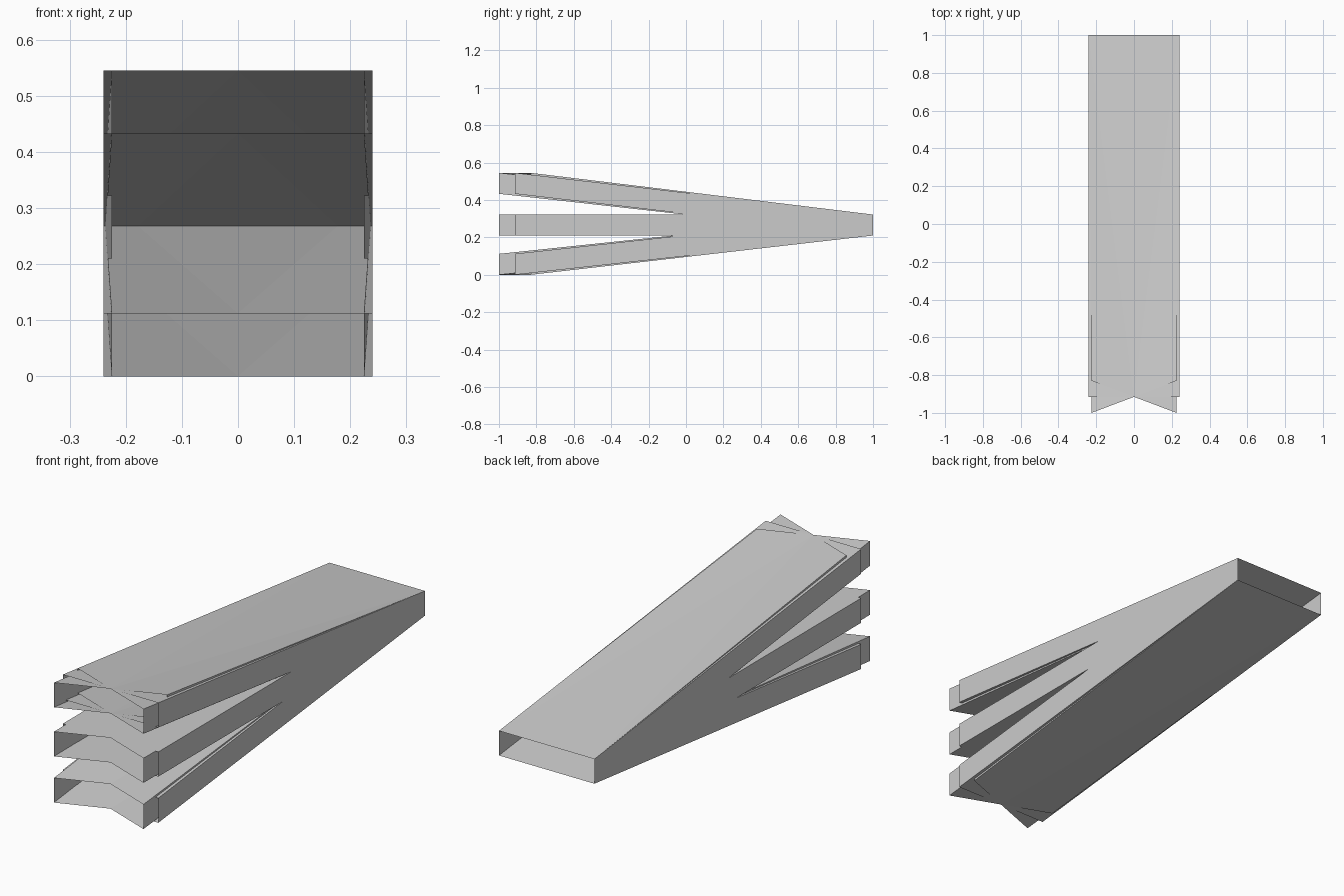
import bpy
import bmesh

if "Cube" in bpy.data.objects:
    bpy.data.objects.remove(bpy.data.objects["Cube"])

HEIGHT = 0.112      # tube height
BACK_Z = 0.21       # shared rear opening
APEX_Y = -0.915     # centre of every front edge


def sleeve(bm, front_z, half_width, corner_y):
    """Open-ended tapering sleeve whose front edge bends at the centre."""
    rings = []
    for dz in (0.0, HEIGHT):
        pts = [(-half_width, corner_y, front_z + dz), (0, APEX_Y, front_z + dz),
               (half_width, corner_y, front_z + dz),
               (0.24, 1, BACK_Z + dz), (-0.24, 1, BACK_Z + dz)]
        rings.append([bm.verts.new(p) for p in pts])
    low, high = rings
    # top and bottom panels
    for a, b, c in ((0, 1, 4), (1, 3, 4), (1, 2, 3)):
        bm.faces.new((high[a], high[b], high[c]))
        bm.faces.new((low[c], low[b], low[a]))
    # side walls
    bm.faces.new((low[2], low[3], high[3], high[2]))
    bm.faces.new((low[4], low[0], high[0], high[4]))


# three tubes fanning out from one rear opening, each of three nested sleeves
for name, front_z in (("lower_tube", 0.0), ("middle_tube", 0.21), ("upper_tube", 0.433)):
    bm = bmesh.new()
    for half_width, corner_y in ((0.225, -1.0), (0.24, -0.915), (0.225, -0.83)):
        sleeve(bm, front_z, half_width, corner_y)
    mesh = bpy.data.meshes.new(name)
    bm.to_mesh(mesh)
    bm.free()
    bpy.context.collection.objects.link(bpy.data.objects.new(name, mesh))
